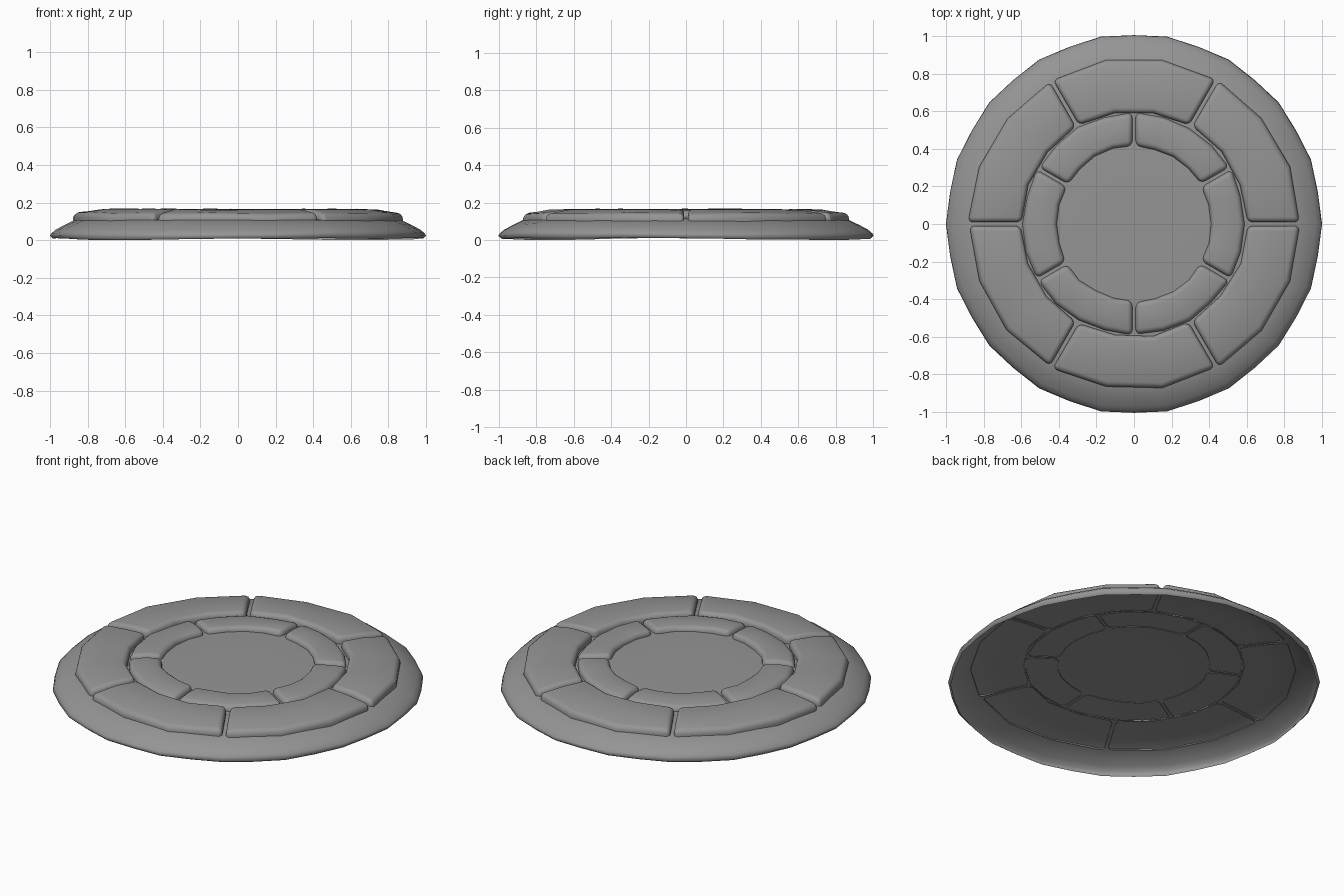
import bpy, bmesh, random
from math import cos, sin, pi, radians

if "Cube" in bpy.data.objects:
    bpy.data.objects.remove(bpy.data.objects["Cube"])

random.seed(4)
# profile of the earth mound: radius, height (open underneath)
PROFILE = [(0.985, 0.006), (1.0, 0.02), (0.992, 0.04), (0.968, 0.06), (0.925, 0.083),
           (0.87, 0.106), (0.74, 0.118), (0.6, 0.126), (0.41, 0.135), (0.2, 0.14)]
EDGE = 5  # index where the flat top begins

stone_grey = bpy.data.materials.new("stone_grey")
stone_grey.diffuse_color = (0.3, 0.3, 0.3, 1)
stone_grey.use_nodes = True
stone_grey.node_tree.nodes["Principled BSDF"].inputs["Base Color"].default_value = stone_grey.diffuse_color


def base_z(r):
    pts = PROFILE[:EDGE - 2:-1]
    for (r0, z0), (r1, z1) in zip(pts, pts[1:]):
        if r0 <= r <= r1:
            return z0 + (z1 - z0) * (r - r0) / (r1 - r0)
    return pts[0][1]


def finish(bm, name, angle):
    bmesh.ops.recalc_face_normals(bm, faces=bm.faces)
    # open shells must face upwards
    if sum(f.normal.z * f.calc_area() for f in bm.faces) < 0:
        bmesh.ops.reverse_faces(bm, faces=bm.faces)
    me = bpy.data.meshes.new(name)
    bm.to_mesh(me)
    bm.free()
    me.materials.append(stone_grey)
    ob = bpy.data.objects.new(name, me)
    bpy.context.collection.objects.link(ob)
    bpy.ops.object.select_all(action='DESELECT')
    bpy.context.view_layer.objects.active = ob
    ob.select_set(True)
    bpy.ops.object.shade_smooth_by_angle(angle=radians(angle))
    return ob


def make_base():
    bm = bmesh.new()
    n = 36
    rings = []
    wob = [random.uniform(-0.006, 0.006) for _ in range(n // 2)]
    for k, (r, z) in enumerate(PROFILE):
        ring = []
        for i in range(n):
            a = 2 * pi * i / n
            stretch = (1 + 0.012 * sin(a) ** 2) * (0.992 if i % 2 else 1)
            dz = 0
            if k < EDGE:
                dz = (wob[i // 2] + wob[(i + 1) // 2 % (n // 2)]) / 2
            if k < 2:
                dz += 0.005 * (1 + cos(4 * a)) - 0.003
            ring.append(bm.verts.new((r * stretch * cos(a), r * stretch * sin(a),
                                      max(0, z + dz))))
        rings.append(ring)
    for a, b in zip(rings, rings[1:]):
        for i in range(n):
            j = (i + 1) % n
            bm.faces.new((a[i], a[j], b[j], b[i]))
    # slightly dimpled middle
    mid = bm.verts.new((0, 0, 0.134))
    for i in range(n):
        bm.faces.new((rings[-1][i], rings[-1][(i + 1) % n], mid))
    finish(bm, "base_mound", 180)


def make_stone(name, r_in, r_out, a0, a1, steps, height, gap):
    """Curved paving stone with rounded edges and an open underside."""
    bm = bmesh.new()
    top, low = [], []
    for j, r in enumerate((r_in, (r_in + r_out) / 2, r_out)):
        trow, lrow = [], []
        for i in range(steps + 1):
            g = gap / r
            a = a0 + g + (a1 - a0 - 2 * g) * i / steps
            rr = r + (random.uniform(-0.005, 0.005) if j != 1 else 0)
            z = base_z(rr) + height + random.uniform(-0.005, 0.003)
            z += 0.005 if j == 1 else 0
            trow.append(bm.verts.new((rr * cos(a), rr * sin(a), z)))
            lrow.append(bm.verts.new((rr * cos(a), rr * sin(a), base_z(rr) - 0.004)))
        top.append(trow)
        low.append(lrow)
    for j in range(2):
        for i in range(steps):
            bm.faces.new((top[j][i], top[j + 1][i], top[j + 1][i + 1], top[j][i + 1]))
        for i in (0, steps):
            bm.faces.new((top[j][i], top[j + 1][i], low[j + 1][i], low[j][i]))
    for j in (0, 2):
        for i in range(steps):
            bm.faces.new((top[j][i], top[j][i + 1], low[j][i + 1], low[j][i]))
    for v in low[1][1:-1]:
        bm.verts.remove(v)
    ob = finish(bm, name, 180)
    bev = ob.modifiers.new("rounded_edges", 'BEVEL')
    bev.width = 0.028
    bev.segments = 4
    bev.limit_method = 'ANGLE'
    bev.angle_limit = radians(50)


make_base()
# six large stones outside, six small ones staggered inside
for k in range(6):
    a = k * pi / 3
    make_stone(f"outer_stone_{k + 1}", 0.602, 0.88, a, a + pi / 3, 3, 0.041, 0.01)
    b = a + pi / 6
    make_stone(f"inner_stone_{k + 1}", 0.413, 0.59, b, b + pi / 3, 4, 0.03, 0.009)
